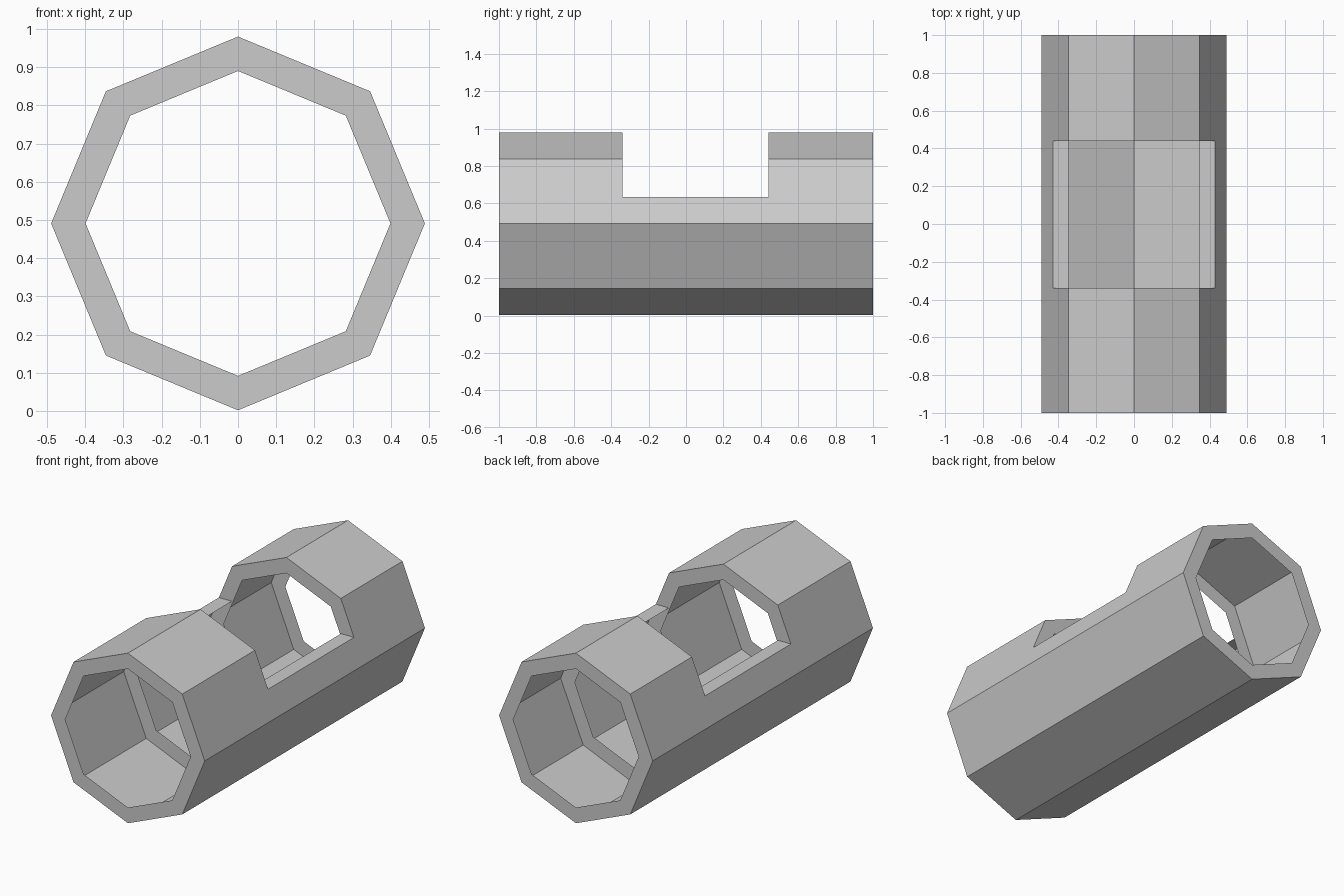
import bpy, math

if "Cube" in bpy.data.objects:
    bpy.data.objects.remove(bpy.data.objects["Cube"])

R_OUT, R_IN, ZC = 0.489, 0.399, 0.491
CUT0, CUT1, LEDGE_Z = -0.34, 0.44, 0.635


def octagon(r, first=0, count=8):
    return [(r * math.cos(math.radians(45 * i)), ZC + r * math.sin(math.radians(45 * i)))
            for i in range(first, first + count)]


def loft(name, loops, closed):
    """Skin a series of (y, profile) loops with quads."""
    n = len(loops[0][1])
    verts = [(x, y, z) for y, prof in loops for x, z in prof]
    faces = []
    for k in range(len(loops) - 1):
        for i in range(n if closed else n - 1):
            j = (i + 1) % n
            faces.append((k * n + i, (k + 1) * n + i, (k + 1) * n + j, k * n + j))
    mesh = bpy.data.meshes.new(name)
    mesh.from_pydata(verts, [], faces)
    mesh.update()
    obj = bpy.data.objects.new(name, mesh)
    bpy.context.collection.objects.link(obj)
    return obj


# Hollow end sections: thin outer shell closed by a ring at each end
outer, inner = octagon(R_OUT), octagon(R_IN)
for name, y0, y1 in (("front_tube", -1, CUT0), ("rear_tube", CUT1, 1)):
    loft(name, [(y0, inner), (y0, outer), (y1, outer), (y1, inner)], True)

# Open middle trough with flat ledges along both upper edges
bottom = octagon(R_OUT, 4, 5)
t = (LEDGE_Z - ZC) / (R_OUT * math.sin(math.pi / 4))
x_edge = R_OUT * (1 - t * (1 - math.cos(math.pi / 4)))
x_lip = 0.347
profile = ([(-x_lip, LEDGE_Z), (-x_edge, LEDGE_Z)] + bottom
           + [(x_edge, LEDGE_Z), (x_lip, LEDGE_Z)])
loft("open_trough", [(CUT0, profile), (CUT1, profile)], False)
